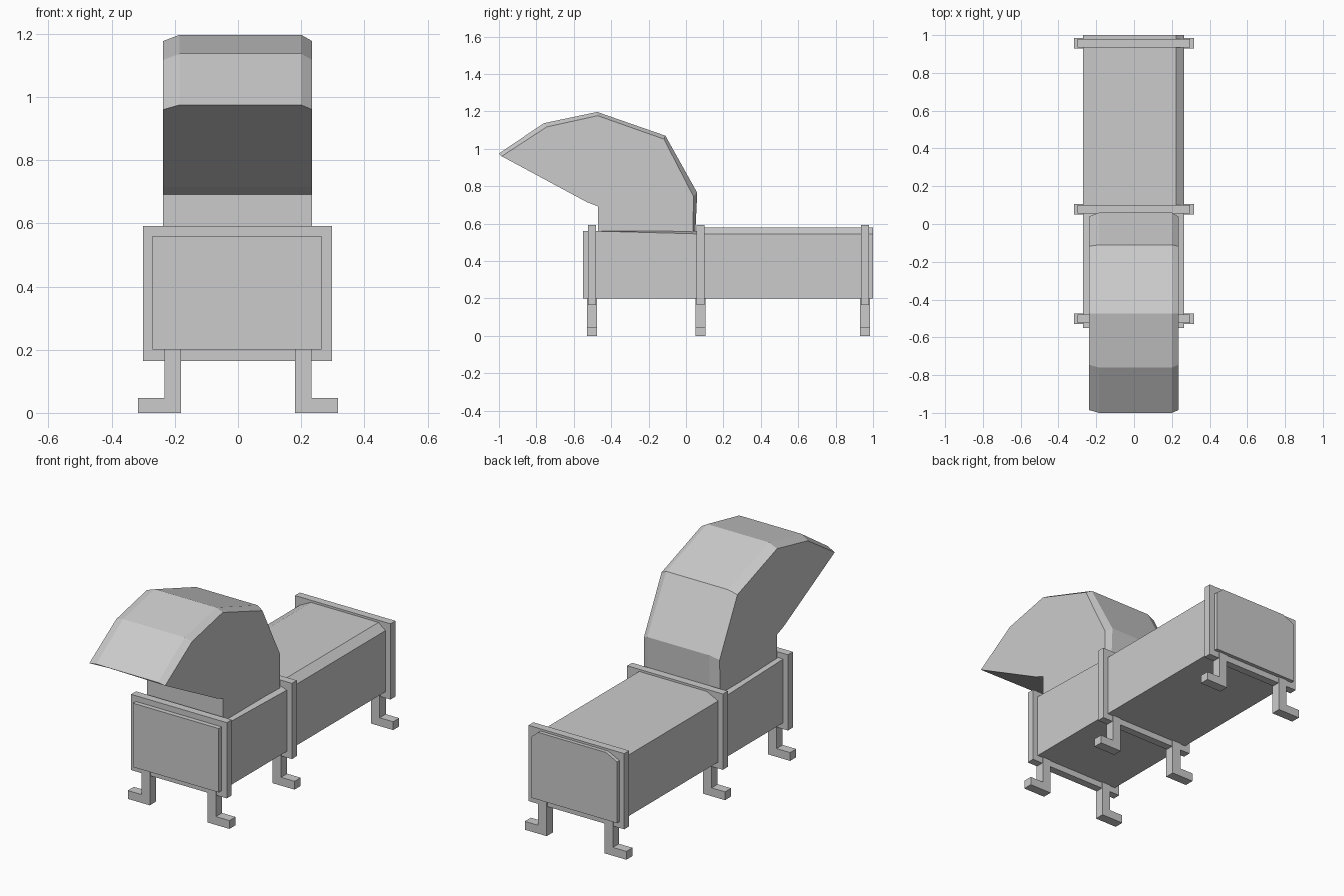
import bpy, bmesh

if "Cube" in bpy.data.objects:
    bpy.data.objects.remove(bpy.data.objects["Cube"])


def finish(name, bm):
    bmesh.ops.recalc_face_normals(bm, faces=bm.faces[:])
    mesh = bpy.data.meshes.new(name)
    bm.to_mesh(mesh)
    bm.free()
    obj = bpy.data.objects.new(name, mesh)
    bpy.context.collection.objects.link(obj)
    return obj


def box(name, x0, x1, y0, y1, z0, z1):
    return extrude(name, [(x0, z0), (x1, z0), (x1, z1), (x0, z1)], y0, y1)


def extrude(name, profile, y0, y1):
    return loft(name, [(y0, profile), (y1, profile)])


def loft(name, sections):
    """Join (y, xz profile) sections into a closed solid."""
    bm = bmesh.new()
    rings = [[bm.verts.new((x, y, z)) for x, z in prof] for y, prof in sections]
    for a, b in zip(rings, rings[1:]):
        n = len(a)
        for i in range(n):
            j = (i + 1) % n
            bm.faces.new((a[i], a[j], b[j], b[i]))
    bm.faces.new(rings[0])
    bm.faces.new(rings[-1])
    return finish(name, bm)


def body_profile(shoulder, top):
    return [(-0.27, 0.2), (0.265, 0.2), (0.265, shoulder), (0.222, top),
            (-0.20, top), (-0.27, shoulder)]


# Trough: square front, top edges taper into a bevel towards the middle
loft("front_trough", [(-0.55, body_profile(0.56, 0.56)),
                      (-0.48, body_profile(0.56, 0.56)),
                      (0.07, body_profile(0.545, 0.56))])
extrude("rear_trough", body_profile(0.545, 0.58), 0.07, 1.0)

# Flange plates with L-shaped feet under each
for label, y in (("front", -0.502), ("middle", 0.078), ("rear", 0.957)):
    box(label + "_flange", -0.30, 0.297, y - 0.022, y + 0.022, 0.165, 0.592)
    for side, s in (("left", -1), ("right", 1)):
        foot = [(0.18, 0), (0.317, 0), (0.317, 0.047), (0.233, 0.047),
                (0.233, 0.2), (0.18, 0.2)]
        extrude(f"{label}_{side}_leg", [(s * x, z) for x, z in foot],
                y - 0.027, y + 0.027)

# Curved chute: raised centre strip, bevelled edges, flat sides
ridge = [(-1.0, 0.975), (-0.76, 1.137), (-0.475, 1.197), (-0.11, 1.07),
         (0.06, 0.765), (0.05, 0.55)]
edge = [(-0.985, 0.96), (-0.745, 1.117), (-0.472, 1.177), (-0.118, 1.052),
        (0.04, 0.745), (0.037, 0.55)]
under = [(-0.47, 0.55), (-0.47, 0.692), (-0.53, 0.715)]
bm = bmesh.new()


def line(x, pts):
    return [bm.verts.new((x, y, z)) for y, z in pts]


rows = [line(-0.238, edge), line(-0.185, ridge), line(0.2, ridge), line(0.235, edge)]
low_l, low_r = line(-0.238, under), line(0.235, under)
for a, b in zip(rows, rows[1:]):
    for i in range(len(a) - 1):
        bm.faces.new((a[i], a[i + 1], b[i + 1], b[i]))
for i in range(2):
    bm.faces.new((low_l[i], low_l[i + 1], low_r[i + 1], low_r[i]))
bm.faces.new(rows[0] + low_l)
bm.faces.new(rows[3] + low_r)
bm.faces.new([r[0] for r in rows] + [low_r[2], low_l[2]])
bm.faces.new([r[-1] for r in rows] + [low_r[0], low_l[0]])
finish("chute_hood", bm)
